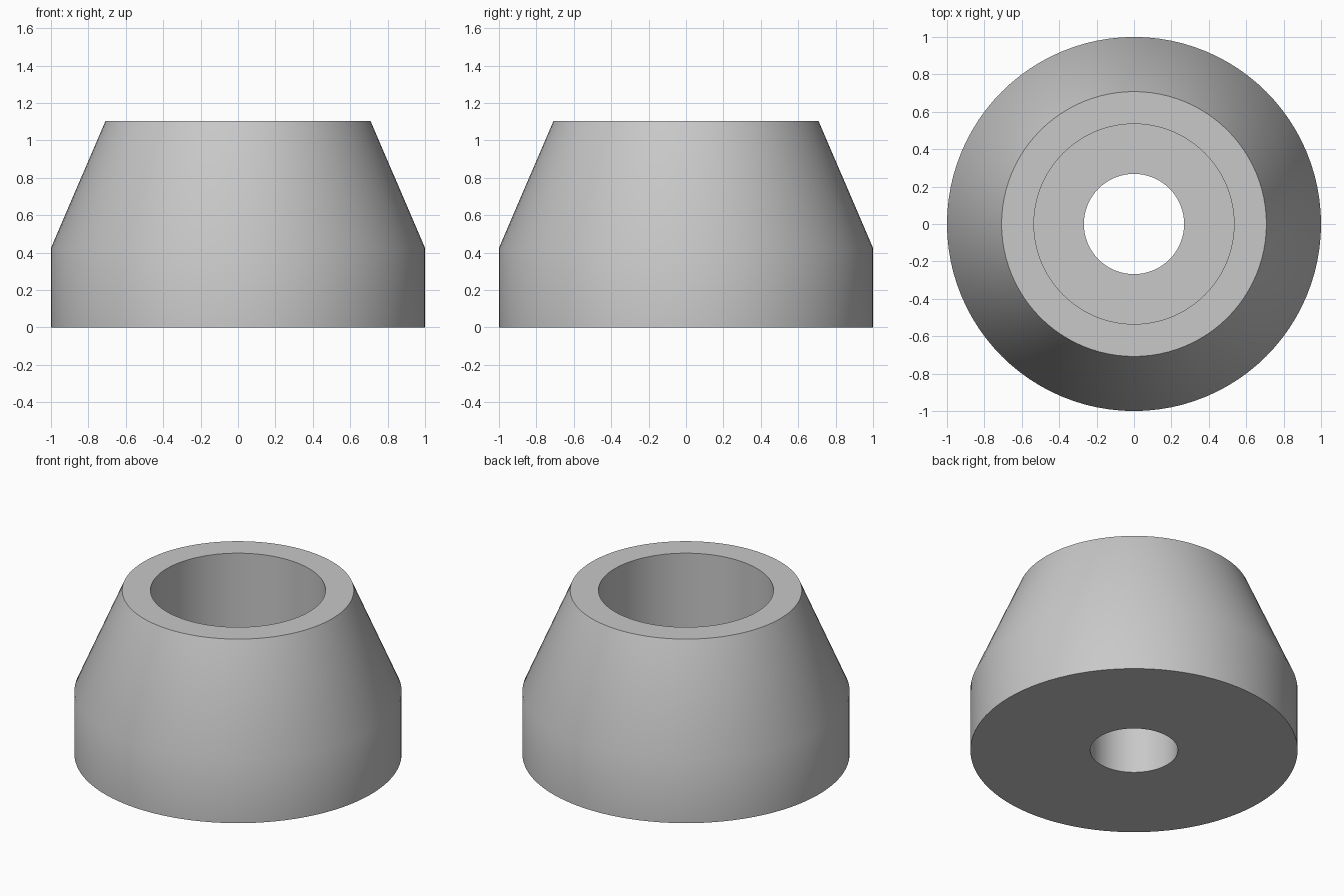
import bpy
import bmesh
import math

cube = bpy.data.objects.get("Cube")
if cube:
    bpy.data.objects.remove(cube, do_unlink=True)

SEGMENTS = 96

# Plain grey material
grey = bpy.data.materials.new("light_grey")
grey.use_nodes = True
colour = (0.58, 0.58, 0.58, 1)
grey.diffuse_color = colour
grey.node_tree.nodes["Principled BSDF"].inputs["Base Color"].default_value = colour

# Closed cross-section (radius, height): outer wall, rim, counterbore, through hole
profile = [
    (1.0, 0.0),
    (1.0, 0.425),
    (0.708, 1.105),
    (0.535, 1.105),
    (0.535, 0.425),
    (0.268, 0.425),
    (0.268, 0.0),
]


def lathe(name, points, material):
    """Revolve a closed cross-section around the z axis."""
    bm = bmesh.new()
    rings = []
    for radius, z in points:
        ring = []
        for i in range(SEGMENTS):
            a = 2 * math.pi * i / SEGMENTS
            ring.append(bm.verts.new((radius * math.cos(a), radius * math.sin(a), z)))
        rings.append(ring)
    for k, low in enumerate(rings):
        high = rings[(k + 1) % len(rings)]
        for i in range(SEGMENTS):
            j = (i + 1) % SEGMENTS
            bm.faces.new((low[i], low[j], high[j], high[i]))
    bmesh.ops.recalc_face_normals(bm, faces=bm.faces)
    mesh = bpy.data.meshes.new(name)
    bm.to_mesh(mesh)
    bm.free()
    mesh.materials.append(material)
    obj = bpy.data.objects.new(name, mesh)
    bpy.context.collection.objects.link(obj)
    return obj


# Tapered foot with a counterbored hole
foot = lathe("tapered_foot", profile, grey)
bpy.ops.object.select_all(action="DESELECT")
foot.select_set(True)
bpy.context.view_layer.objects.active = foot
bpy.ops.object.shade_smooth_by_angle(angle=math.radians(30))
